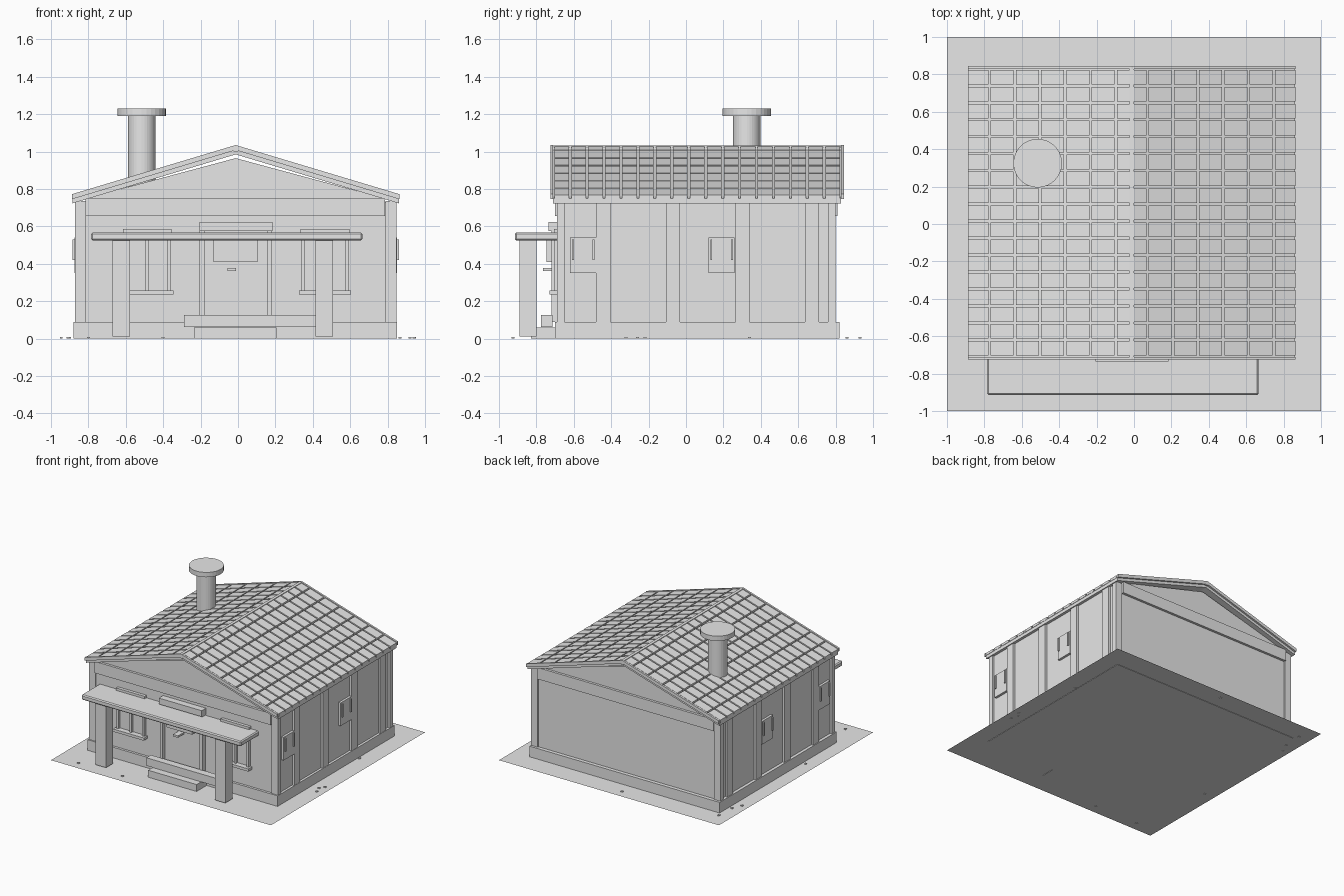
import bpy, bmesh, math

if "Cube" in bpy.data.objects:
    bpy.data.objects.remove(bpy.data.objects["Cube"], do_unlink=True)

grey = bpy.data.materials.new("plain_grey")
grey.use_nodes = True
grey.diffuse_color = (0.8, 0.8, 0.8, 1)
grey.node_tree.nodes["Principled BSDF"].inputs["Base Color"].default_value = (0.8, 0.8, 0.8, 1)

CX = -0.0125  # centre line of the house


def add_prism(bm, profile, y0, y1):
    """Extrude an xz profile from y0 to y1."""
    front = [bm.verts.new((x, y0, z)) for x, z in profile]
    back = [bm.verts.new((x, y1, z)) for x, z in profile]
    bm.faces.new(front)
    bm.faces.new(back[::-1])
    n = len(profile)
    for i in range(n):
        j = (i + 1) % n
        bm.faces.new((front[j], front[i], back[i], back[j]))


def add_box(bm, x0, x1, y0, y1, z0, z1):
    add_prism(bm, [(x0, z0), (x1, z0), (x1, z1), (x0, z1)], y0, y1)


def finish(name, bm):
    bmesh.ops.recalc_face_normals(bm, faces=bm.faces)
    mesh = bpy.data.meshes.new(name)
    bm.to_mesh(mesh)
    bm.free()
    mesh.materials.append(grey)
    obj = bpy.data.objects.new(name, mesh)
    bpy.context.collection.objects.link(obj)
    return obj


def box(name, *dims):
    bm = bmesh.new()
    add_box(bm, *dims)
    return finish(name, bm)


def prism(name, profile, y0, y1):
    bm = bmesh.new()
    add_prism(bm, profile, y0, y1)
    return finish(name, bm)


def cylinder(name, x, y, radius, z0, z1):
    bpy.ops.mesh.primitive_cylinder_add(vertices=32, radius=radius, depth=z1 - z0,
                                        location=(x, y, (z0 + z1) / 2))
    obj = bpy.context.object
    obj.name = name
    obj.data.materials.append(grey)


# Ground sheet
bpy.ops.mesh.primitive_plane_add(size=2, location=(0, 0, 0.003))
bpy.context.object.name = "ground"
bpy.context.object.data.materials.append(grey)

# Foundation, walls and gables
box("foundation", -0.88, 0.85, -0.7, 0.82, 0, 0.09)
box("walls", -0.855, 0.83, -0.68, 0.79, 0.05, 0.73)
prism("gables", [(-0.815, 0.73), (0.785, 0.73), (0.785, 0.75), (CX, 0.965), (-0.815, 0.75)], -0.68, 0.79)
box("front_beam", -0.815, 0.785, -0.7, -0.67, 0.655, 0.75)
box("back_beam", -0.815, 0.785, 0.78, 0.81, 0.655, 0.75)

# Corner posts, wall battens and side windows
for side, name in ((-1, "right"), (1, "left")):
    def sx(d):
        return CX + side * d
    for y0, y1, end in ((-0.69, -0.65, "front"), (0.76, 0.8, "back")):
        box(f"{end}_{name}_corner_post", *sorted((sx(0.80), sx(0.86))), y0, y1, 0.05, 0.735)
    for i in range(4):
        y = -0.48 + 0.372 * i
        box(f"{name}_batten_{i}", *sorted((sx(0.83), sx(0.86))), y, y + 0.075, 0.05, 0.735)
    for i, y in enumerate((-0.62, 0.12)):
        box(f"{name}_window_pane_{i}", *sorted((sx(0.83), sx(0.862))), y, y + 0.14, 0.35, 0.54)
        for k, yy in enumerate((y + 0.01, y + 0.12)):
            box(f"{name}_window_bar_{i}_{k}", *sorted((sx(0.85), sx(0.872))), yy, yy + 0.01, 0.42, 0.53)

# Roof slabs and barge strips
def roof_z(d, top):
    return top - 0.3 * d


def slope(side, d0, d1, lo, hi):
    return [(CX + side * d0, roof_z(d0, lo)), (CX + side * d1, roof_z(d1, lo)),
            (CX + side * d1, roof_z(d1, hi)), (CX + side * d0, roof_z(d0, hi))]


for side, name in ((-1, "right"), (1, "left")):
    prism(f"{name}_roof_slab", slope(side, 0, 0.872, 0.985, 1.012), -0.71, 0.83)
    for y0, y1, end in ((-0.725, -0.71, "front"), (0.83, 0.845, "back")):
        prism(f"{end}_{name}_barge_strip", slope(side, 0, 0.875, 1.008, 1.035), y0, y1)

    # Rows of separate tiles
    bm = bmesh.new()
    rows = [0.0] + [0.085 + 0.135 * k for k in range(6)] + [0.882]
    pitch = 1.54 / 17
    for a, b in zip(rows, rows[1:]):
        for j in range(17):
            y = -0.71 + pitch * j
            add_prism(bm, slope(side, a + 0.006, b - 0.006, 1.011, 1.032), y + 0.006, y + pitch - 0.006)
    finish(f"{name}_roof_tiles", bm)
box("ridge_strip", CX - 0.012, CX + 0.012, -0.725, 0.845, 1.0, 1.033)

# Chimney
cylinder("chimney", -0.515, 0.325, 0.073, 0.8, 1.195)
cylinder("chimney_cap", -0.515, 0.325, 0.13, 1.19, 1.23)

# Porch canopy with rounded corners, and its posts
canopy = box("porch_canopy", -0.785, 0.665, -0.915, -0.675, 0.525, 0.567)
bevel = canopy.modifiers.new("soft_edges", "BEVEL")
bevel.width = 0.008
bevel.segments = 1
box("right_porch_post", -0.67, -0.577, -0.89, -0.8, 0.012, 0.53)
box("left_porch_post", 0.415, 0.508, -0.89, -0.8, 0.012, 0.53)

# Steps
box("lower_step", -0.235, 0.205, -0.83, -0.67, 0, 0.06)
box("upper_step", -0.29, 0.415, -0.775, -0.715, 0.062, 0.127)

# Door
box("door", -0.185, 0.16, -0.69, -0.67, 0.09, 0.58)
box("door_right_jamb", -0.205, -0.18, -0.72, -0.67, 0.09, 0.58)
box("door_left_jamb", 0.155, 0.18, -0.72, -0.67, 0.09, 0.58)
box("door_lintel", -0.205, 0.185, -0.735, -0.67, 0.575, 0.625)
box("door_board", -0.13, 0.105, -0.745, -0.685, 0.41, 0.55)
box("door_handle", -0.055, -0.01, -0.765, -0.685, 0.362, 0.378)

# Front windows
for x, name in ((-0.485, "right"), (0.465, "left")):
    box(f"{name}_front_sill", x - 0.14, x + 0.14, -0.73, -0.67, 0.235, 0.257)
    box(f"{name}_front_header", x - 0.13, x + 0.13, -0.705, -0.67, 0.565, 0.587)
    box(f"{name}_front_pane", x - 0.12, x + 0.12, -0.685, -0.67, 0.25, 0.57)
    for i, dx in enumerate((-0.117, 0, 0.117)):
        box(f"{name}_front_bar_{i}", x + dx - 0.009, x + dx + 0.009, -0.705, -0.67, 0.25, 0.57)

# Pebbles
pebbles = [(-0.07, 0.93), (-0.9, 0.86), (-0.91, 0.7), (-0.945, 0.62), (-0.91, -0.255), (0.945, -0.22),
           (0.92, -0.26), (0.94, -0.32), (-0.8, -0.925), (-0.4, -0.925), (0.865, 0.34)]
bm = bmesh.new()
for x, y in pebbles:
    add_box(bm, x - 0.008, x + 0.008, y - 0.008, y + 0.008, 0, 0.01)
finish("pebbles", bm)
